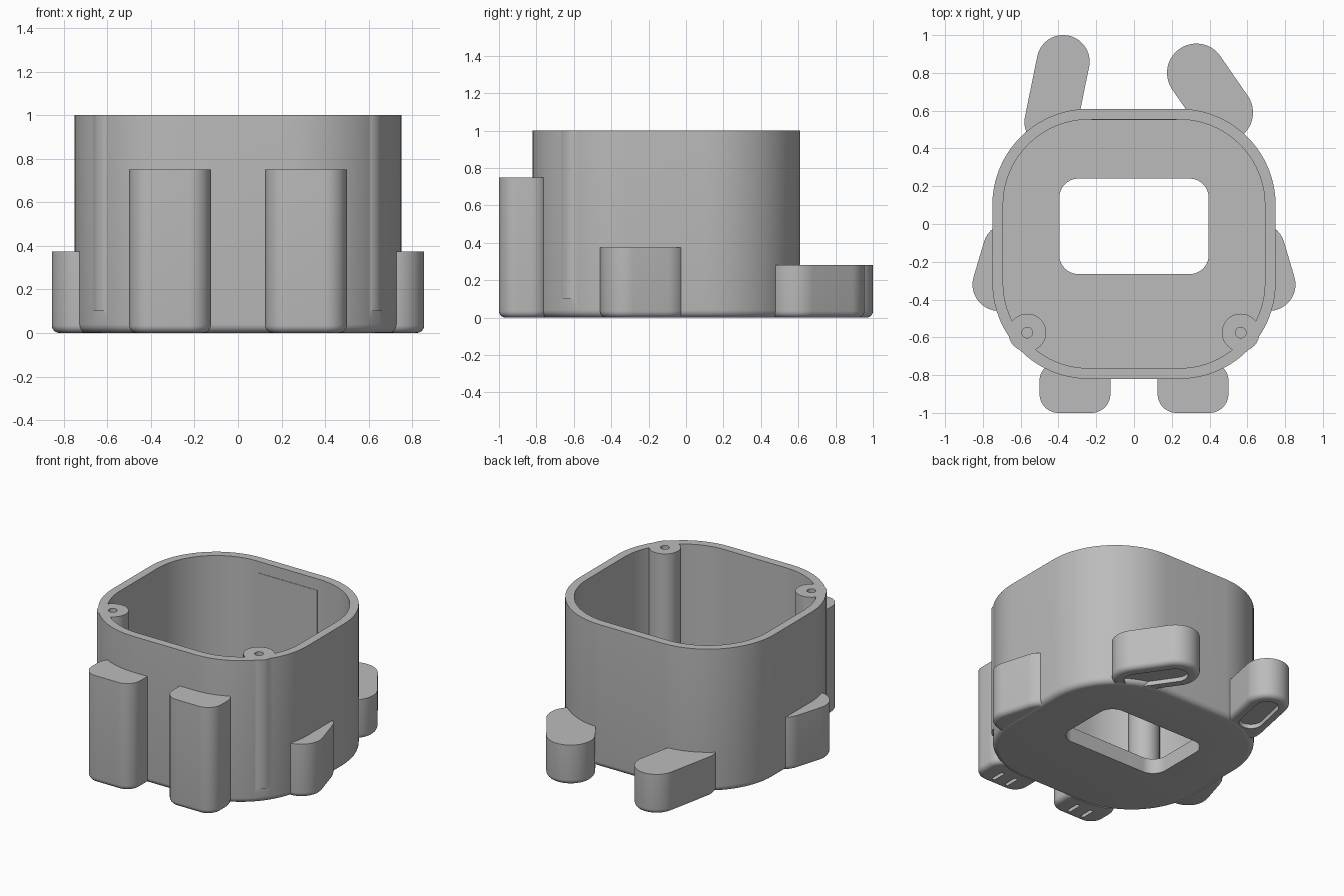
import bpy, bmesh, math
from mathutils import Vector

if "Cube" in bpy.data.objects:
    bpy.data.objects.remove(bpy.data.objects["Cube"], do_unlink=True)

grey = bpy.data.materials.new("plain grey")
grey.use_nodes = True
COLOUR = (0.5, 0.5, 0.5, 1)
grey.diffuse_color = COLOUR
grey.node_tree.nodes["Principled BSDF"].inputs["Base Color"].default_value = COLOUR


def outline(centres, r):
    """Counter-clockwise outline of circles of radius r wrapped by a band."""
    n, pts = len(centres), []
    if n == 1:
        return [Vector(centres[0]) + r * Vector((math.cos(a), math.sin(a)))
                for a in (math.tau * i / 40 for i in range(40))]
    for i in range(n):
        p, c, q = (Vector(centres[(i + k) % n]) for k in (-1, 0, 1))
        start = math.atan2(c.y - p.y, c.x - p.x) - math.pi / 2
        end = math.atan2(q.y - c.y, q.x - c.x) - math.pi / 2
        sweep = (end - start) % math.tau
        steps = max(4, round(sweep / math.tau * 80))
        for k in range(steps + 1):
            a = start + sweep * k / steps
            pts.append(c + r * Vector((math.cos(a), math.sin(a))))
    return pts


def prism(name, centres, r, z0, z1, rounding=0.0):
    """Upright solid, with an optional rounded bottom edge."""
    rings = [(r, z0)]
    if rounding:
        rings = [(r - rounding * (1 - math.sin(a)), z0 + rounding * (1 - math.cos(a)))
                 for a in (math.pi / 2 * k / 5 for k in range(6))]
    rings.append((r, z1))
    bm = bmesh.new()
    loops = [[bm.verts.new((p.x, p.y, z)) for p in outline(centres, rad)]
             for rad, z in rings]
    for low, high in zip(loops, loops[1:]):
        for i in range(len(low)):
            j = (i + 1) % len(low)
            bm.faces.new((low[i], low[j], high[j], high[i]))
    bm.faces.new(loops[0][::-1])
    bm.faces.new(loops[-1])
    mesh = bpy.data.meshes.new(name)
    bm.to_mesh(mesh)
    bm.free()
    mesh.materials.append(grey)
    obj = bpy.data.objects.new(name, mesh)
    bpy.context.collection.objects.link(obj)
    return obj


def combine(obj, operation, others):
    """Apply one boolean per helper solid, then drop the helpers."""
    for other in others:
        mod = obj.modifiers.new("cut", 'BOOLEAN')
        mod.operation, mod.solver, mod.object = operation, 'EXACT', other
        bpy.context.view_layer.update()
        mesh = bpy.data.meshes.new_from_object(
            obj.evaluated_get(bpy.context.evaluated_depsgraph_get()))
        obj.modifiers.clear()
        obj.data = mesh
        bpy.data.objects.remove(other, do_unlink=True)


def box_corners(x0, x1, y0, y1):
    return [(x0, y0), (x1, y0), (x1, y1), (x0, y1)]


parts = []
body = box_corners(-0.24, 0.24, -0.31, 0.10)
WALL, FLOOR = 0.057, 0.105

# Open shell with a floor window and two screw posts
shell = prism("shell", body, 0.51, 0, 1, 0.04)
window = box_corners(-0.295, 0.295, -0.165, 0.14)
combine(shell, 'DIFFERENCE', [
    prism("cavity", body, 0.51 - WALL, FLOOR, 1.2),
    prism("floor_window", window, 0.1, -0.1, 0.3)])
posts = [(s * 0.565, -0.575) for s in (-1, 1)]
combine(shell, 'UNION', [prism("post", [p], 0.1, 0.1, 1) for p in posts])
combine(shell, 'DIFFERENCE', [prism("screw_hole", [p], 0.028, 0.6, 1.2) for p in posts])
parts.append(shell)

# Shallow panel on the inside of the back wall
bpy.ops.mesh.primitive_cube_add(size=1, location=(0, 0.555, 0.51))
panel = bpy.context.object
panel.name = "inner_back_panel"
panel.scale = (0.45, 0.01, 0.82)
panel.data.materials.append(grey)
parts.append(panel)


def limb(name, centres, r, height, recesses=()):
    obj = prism(name, centres, r, 0, height, 0.035)
    cutters = [prism("recess", c, rad, -0.1, 0.03) for c, rad in recesses]
    cutters.append(prism("body_cutter", body, 0.49, -0.2, 1.2))
    combine(obj, 'DIFFERENCE', cutters)
    parts.append(obj)


# Front feet with toe slots, and side arms
for side, s in (("right", -1), ("left", 1)):
    mid = s * 0.3125
    toes = [([(mid + t, -0.94), (mid + t, -0.86)], 0.012) for t in (-0.055, 0.055)]
    limb(side + "_foot", box_corners(mid - 0.0875, mid + 0.0875, -0.9, -0.83),
         0.1, 0.75, toes)
    limb(side + "_arm", [(s * 0.715, -0.32), (s * 0.66, -0.135)], 0.14, 0.375)

# Back paws with recessed pads
right_paw = [(-0.375, 0.86), (-0.44, 0.54)]
left_paw = [(0.33, 0.80), (0.475, 0.59)]
limb("right_back_paw", right_paw, 0.14, 0.28, [([(-0.375, 0.86), (-0.42, 0.65)], 0.075)])
limb("left_back_paw", left_paw, 0.155, 0.28, [(left_paw, 0.08)])

# Smooth the curves and keep the edges sharp
bpy.ops.object.select_all(action='DESELECT')
for part in parts:
    part.select_set(True)
bpy.context.view_layer.objects.active = shell
bpy.ops.object.shade_smooth_by_angle(angle=math.radians(30))
